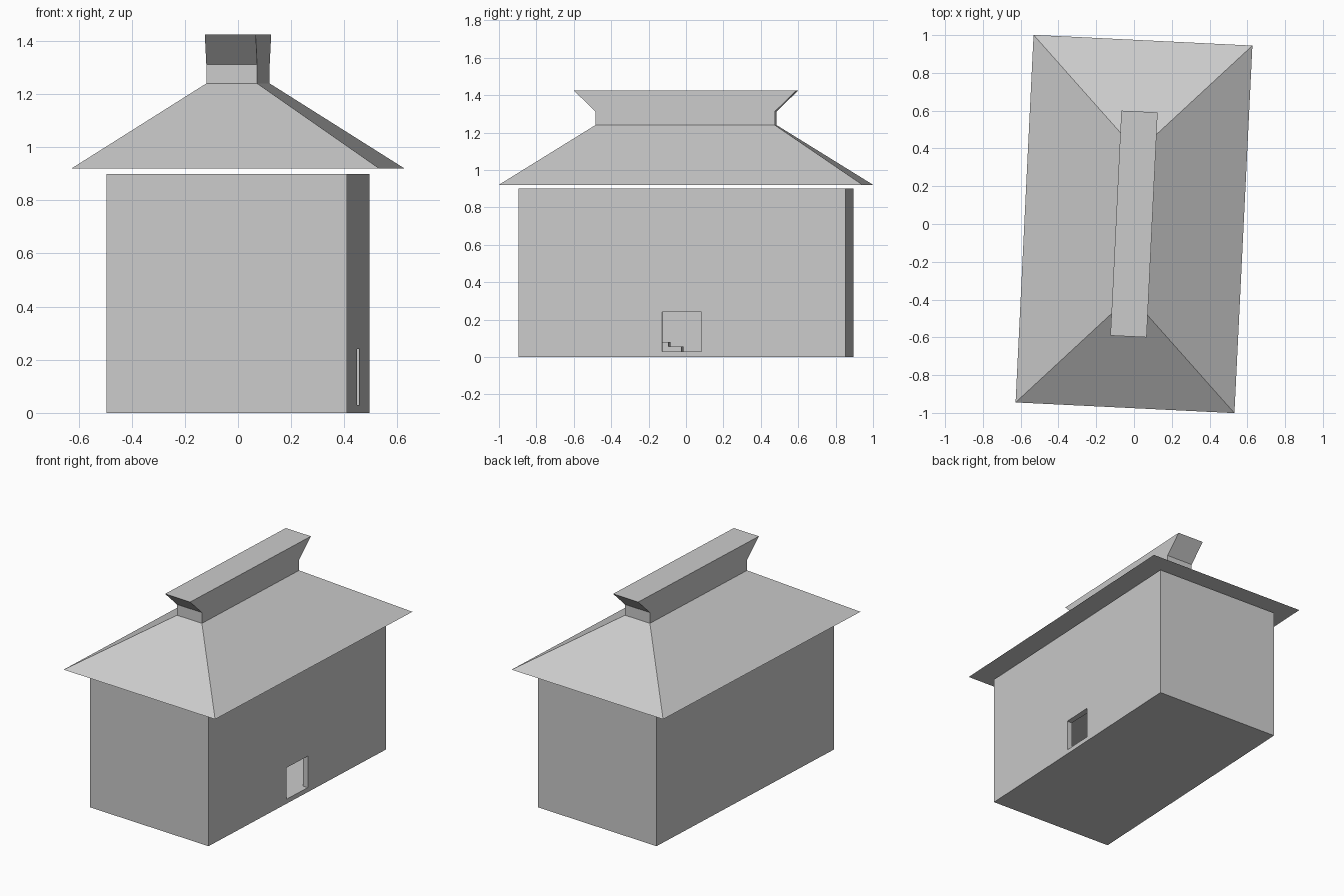
import bpy, bmesh, math
from mathutils import Matrix

default = bpy.data.objects.get("Cube")
if default:
    bpy.data.objects.remove(default, do_unlink=True)

# Single plain grey for the whole building
grey = bpy.data.materials.new("light_grey")
grey.use_nodes = True
colour = (0.6, 0.6, 0.6, 1)
grey.diffuse_color = colour
next(n for n in grey.node_tree.nodes if n.type == 'BSDF_PRINCIPLED').inputs["Base Color"].default_value = colour

# The whole building is turned slightly clockwise on its plot
TURN = Matrix.Rotation(math.radians(-2.8), 4, 'Z')


def loft(name, sections):
    """Stack of rectangles (half width, half length, height), capped at both ends."""
    bm = bmesh.new()
    rings = []
    for hx, hy, z in sections:
        corners = [(-hx, -hy), (hx, -hy), (hx, hy), (-hx, hy)]
        rings.append([bm.verts.new((x, y, z)) for x, y in corners])
    for low, high in zip(rings, rings[1:]):
        for i in range(4):
            j = (i + 1) % 4
            bm.faces.new((low[i], low[j], high[j], high[i]))
    bm.faces.new(rings[0][::-1])
    bm.faces.new(rings[-1])
    return finish(name, bm)


def box(name, x, y, z):
    """Box from (min, max) pairs."""
    bm = bmesh.new()
    bmesh.ops.create_cube(bm, size=1)
    for v in bm.verts:
        v.co = [r[0] if c < 0 else r[1] for c, r in zip(v.co, (x, y, z))]
    return finish(name, bm)


def finish(name, bm):
    bmesh.ops.recalc_face_normals(bm, faces=bm.faces)
    mesh = bpy.data.meshes.new(name)
    bm.to_mesh(mesh)
    bm.free()
    mesh.transform(TURN)
    mesh.materials.append(grey)
    obj = bpy.data.objects.new(name, mesh)
    bpy.context.collection.objects.link(obj)
    return obj


def cut(target, cutter):
    mod = target.modifiers.new("cut", 'BOOLEAN')
    mod.operation = 'DIFFERENCE'
    mod.solver = 'EXACT'
    mod.object = cutter
    bpy.context.view_layer.objects.active = target
    bpy.ops.object.modifier_apply(modifier=mod.name)
    bpy.data.objects.remove(cutter, do_unlink=True)


# Walls with a low room and a small square doorway on the left side
walls = loft("walls", [(0.453, 0.875, 0), (0.453, 0.875, 0.9)])
cut(walls, box("room_cutter", (-0.415, 0.415), (-0.84, 0.84), (0.03, 0.32)))
cut(walls, box("doorway_cutter", (0.3, 0.6), (-0.105, 0.105), (0.03, 0.24)))

# Stair inside, climbing towards the front
for i in range(10):
    edge = -0.01 - 0.07 * i
    box(f"stair_step_{i + 1}", (0.05, 0.28), (edge - 0.07, edge), (0.03, 0.055 + 0.025 * i))

# Hipped roof and ridge beam flaring out at both ends, floating above the walls
loft("hipped_roof", [(0.58, 0.974, 0.92), (0.096, 0.48, 1.24)])
loft("ridge_beam", [(0.096, 0.48, 1.24), (0.096, 0.48, 1.312), (0.096, 0.596, 1.425)])
